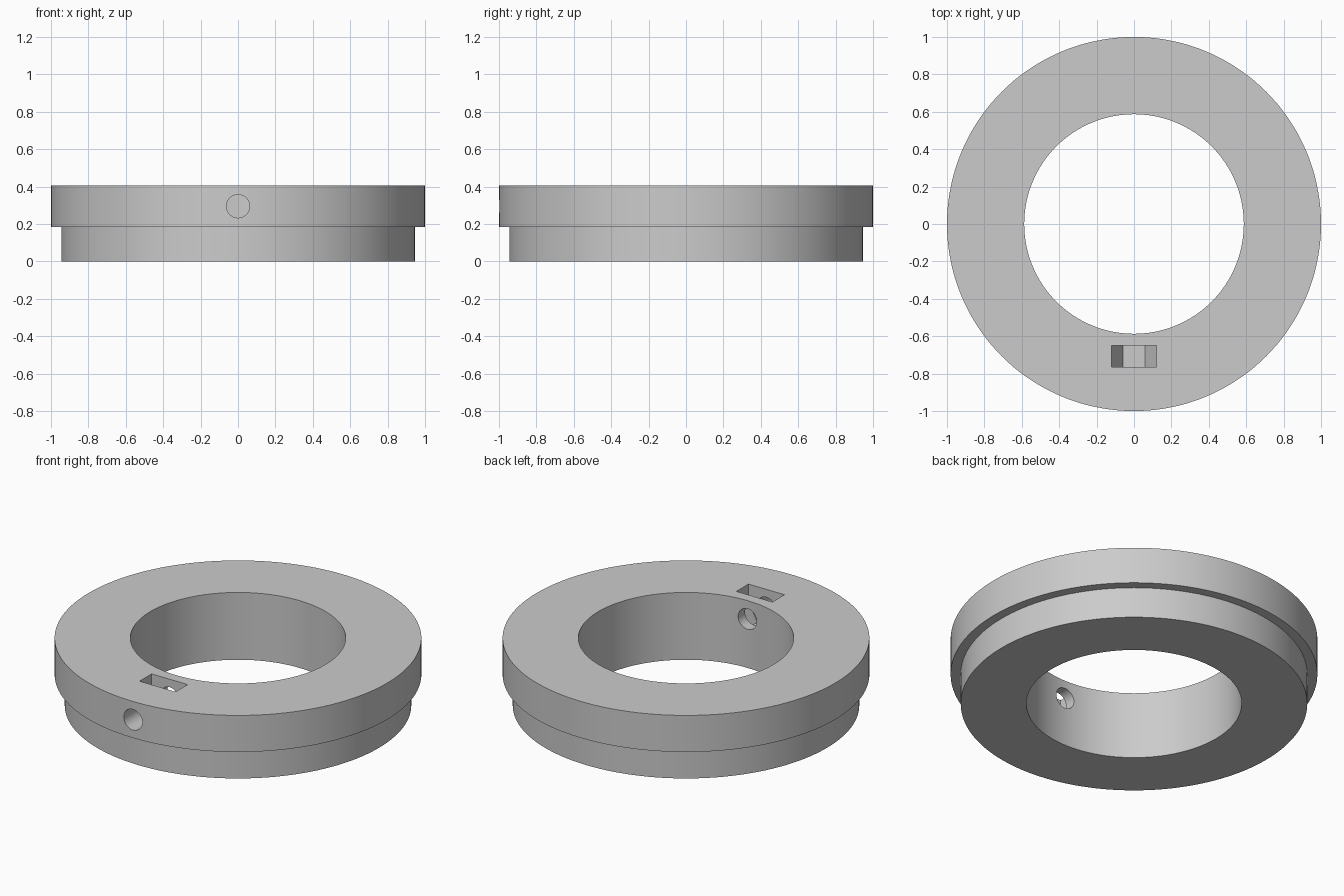
import bpy
import bmesh
from math import radians, cos, sin, pi, tau
from mathutils import Vector, Matrix

cube = bpy.data.objects.get("Cube")
if cube:
    bpy.data.objects.remove(cube, do_unlink=True)

OUTER, SHOULDER, BORE = 1.0, 0.945, 0.587
STEP_Z, TOP_Z = 0.185, 0.405
SCREW_Z, SCREW_R = 0.295, 0.062
NUT_R, NUT_Y0, NUT_Y1 = 0.12, -0.765, -0.65
SEGMENTS = 144

grey = bpy.data.materials.new("plain grey")
grey.use_nodes = True
colour = (0.6, 0.6, 0.6, 1)
grey.diffuse_color = colour
grey.node_tree.nodes["Principled BSDF"].inputs["Base Color"].default_value = colour


def make_object(name, bm):
    bmesh.ops.recalc_face_normals(bm, faces=bm.faces[:])
    mesh = bpy.data.meshes.new(name)
    bm.to_mesh(mesh)
    bm.free()
    mesh.materials.append(grey)
    obj = bpy.data.objects.new(name, mesh)
    bpy.context.collection.objects.link(obj)
    return obj


def lathe(name, profile):
    """Turn a closed (radius, z) profile around the z axis."""
    bm = bmesh.new()
    rings = []
    for i in range(SEGMENTS):
        a = tau * i / SEGMENTS
        rings.append([bm.verts.new((r * cos(a), r * sin(a), z)) for r, z in profile])
    n = len(profile)
    for i, ring in enumerate(rings):
        after = rings[(i + 1) % SEGMENTS]
        for j in range(n):
            k = (j + 1) % n
            bm.faces.new((ring[j], after[j], after[k], ring[k]))
    return make_object(name, bm)


def extrude_along_y(name, outline, y0, y1):
    """Solid prism from an (x, z) outline."""
    bm = bmesh.new()
    face = bm.faces.new([bm.verts.new((x, y0, z)) for x, z in outline])
    out = bmesh.ops.extrude_face_region(bm, geom=[face])
    moved = [v for v in out["geom"] if isinstance(v, bmesh.types.BMVert)]
    bmesh.ops.translate(bm, verts=moved, vec=(0, y1 - y0, 0))
    return make_object(name, bm)


# Stepped ring
ring = lathe("stepped_ring", [(BORE, 0), (SHOULDER, 0), (SHOULDER, STEP_Z),
                              (OUTER, STEP_Z), (OUTER, TOP_Z), (BORE, TOP_Z)])

# Nut pocket: lower half of a hexagon, open through the top
lower = [(NUT_R * cos(a), SCREW_Z + NUT_R * sin(a))
         for a in (pi + i * pi / 3 for i in range(4))]
pocket = extrude_along_y("nut_pocket_cutter",
                         lower + [(NUT_R, 0.6), (-NUT_R, 0.6)], NUT_Y0, NUT_Y1)

# Radial screw hole through the front wall
circle = [(SCREW_R * cos(tau * i / 48), SCREW_Z + SCREW_R * sin(tau * i / 48))
          for i in range(48)]
hole = extrude_along_y("screw_hole_cutter", circle, -1.2, -0.4)

# Cut both from the ring, then drop the cutters
for cutter in (pocket, hole):
    cutter.hide_render = True
    mod = ring.modifiers.new(cutter.name, 'BOOLEAN')
    mod.operation = 'DIFFERENCE'
    mod.solver = 'EXACT'
    mod.object = cutter
bpy.context.view_layer.update()
graph = bpy.context.evaluated_depsgraph_get()
cut_mesh = bpy.data.meshes.new_from_object(ring.evaluated_get(graph))
ring.modifiers.clear()
ring.data = cut_mesh
for cutter in (pocket, hole):
    bpy.data.objects.remove(cutter, do_unlink=True)

# Smooth round walls, sharp edges
for o in bpy.context.selected_objects:
    o.select_set(False)
ring.select_set(True)
bpy.context.view_layer.objects.active = ring
bpy.ops.object.shade_smooth_by_angle(angle=radians(30))
